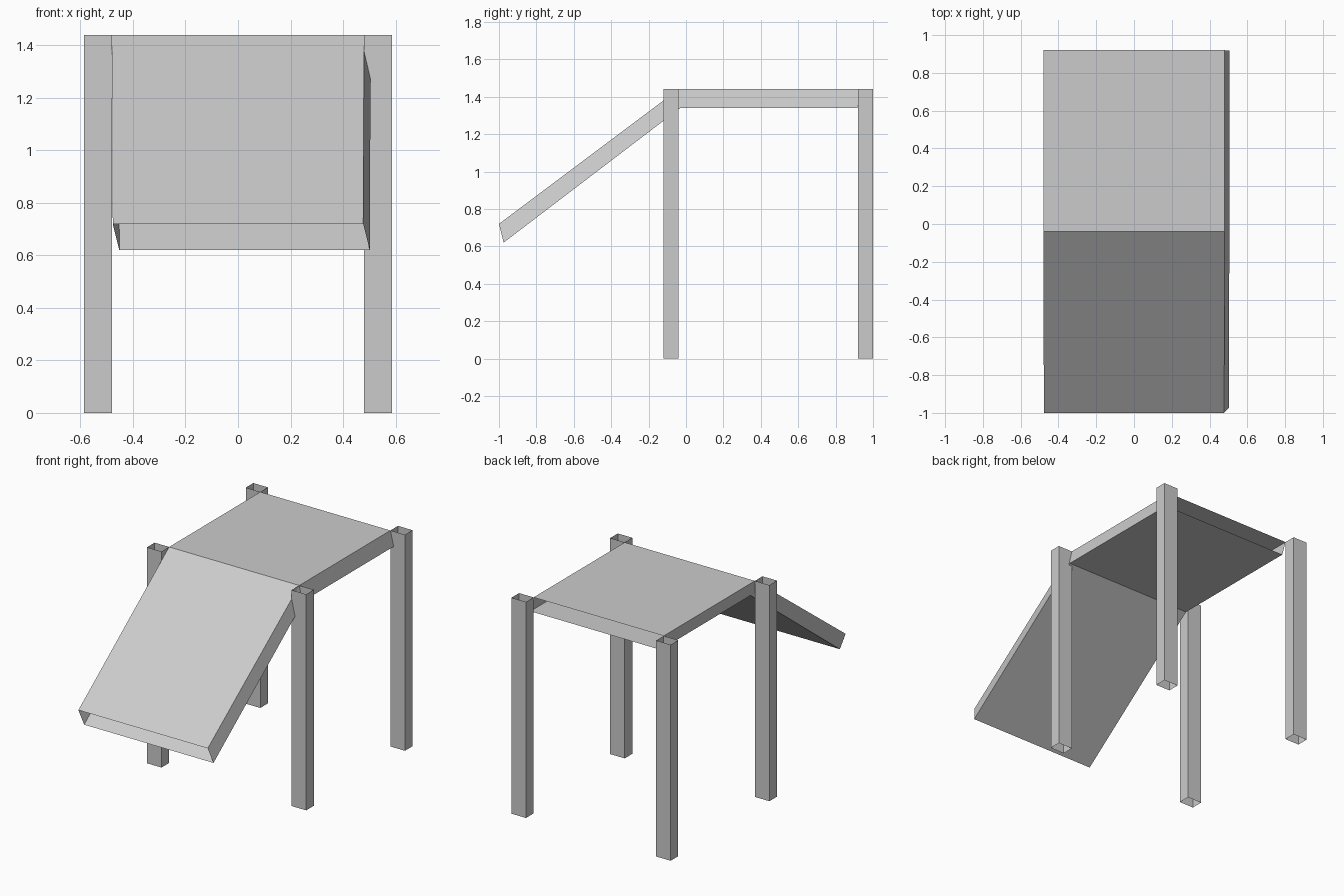
import bpy

if "Cube" in bpy.data.objects:
    bpy.data.objects.remove(bpy.data.objects["Cube"])


def sweep(name, rings):
    """Open-ended tube: joins each four-corner ring to the next."""
    verts = [v for ring in rings for v in ring]
    faces = []
    for r in range(len(rings) - 1):
        for i in range(4):
            a, b = r * 4 + i, r * 4 + (i + 1) % 4
            faces.append((a, b, b + 4, a + 4))
    mesh = bpy.data.meshes.new(name)
    mesh.from_pydata(verts, [], faces)
    mesh.update()
    obj = bpy.data.objects.new(name, mesh)
    bpy.context.collection.objects.link(obj)
    return obj


# Legs: hollow square tubes, open at top and bottom
HEIGHT = 1.44
for side, x0, x1 in (("left", -0.587, -0.48), ("right", 0.48, 0.587)):
    for end, y0, y1 in (("front", -0.12, -0.04), ("back", 0.92, 1.0)):
        sweep(f"{end}_{side}_leg",
              [[(x0, y0, z), (x1, y0, z), (x1, y1, z), (x0, y1, z)]
               for z in (0, HEIGHT)])


def panel_ring(top_y, top_z, low_y, low_z, half=0.48, lean=0.025):
    """Slanted cross-section: the lower edge leans towards +x."""
    return [(-half, top_y, top_z), (-half + lean, low_y, low_z),
            (half + lean, low_y, low_z), (half, top_y, top_z)]


# Sloping ramp and flat deck: hollow panels with open ends, meeting at the bend
ramp_end = panel_ring(-1.0, 0.72, -0.975, 0.62, half=0.477)
bend = panel_ring(-0.04, HEIGHT, -0.03, 1.34)
deck_end = panel_ring(0.92, HEIGHT, 0.918, 1.34)
sweep("ramp", [ramp_end, bend])
sweep("deck", [bend, deck_end])
